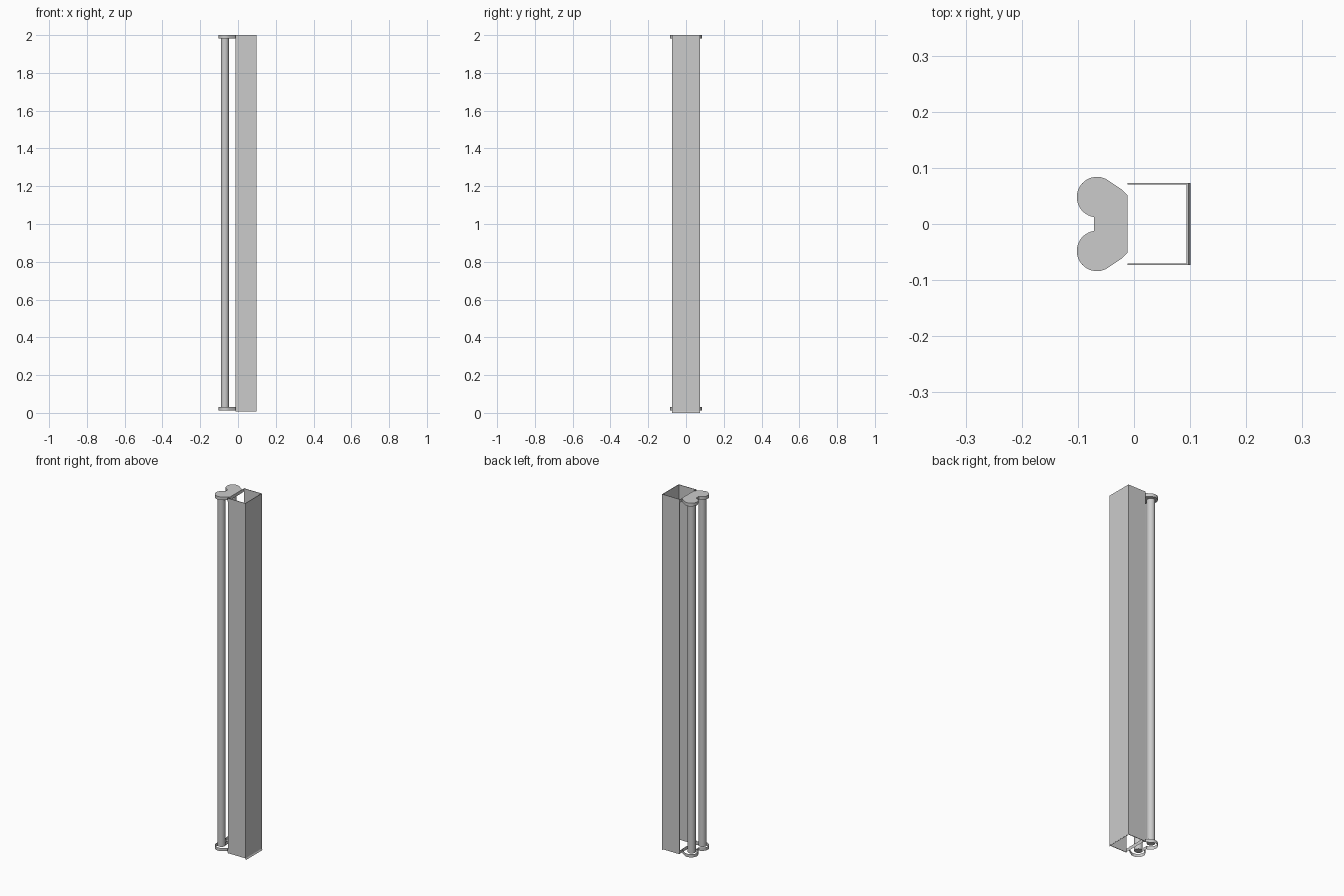
import bpy, bmesh, math

cube = bpy.data.objects.get("Cube")
if cube:
    bpy.data.objects.remove(cube, do_unlink=True)

mat = bpy.data.materials.new("light_grey_metal")
mat.use_nodes = True
mat.diffuse_color = (0.6, 0.6, 0.6, 1)
mat.node_tree.nodes["Principled BSDF"].inputs["Base Color"].default_value = (0.6, 0.6, 0.6, 1)


def finish(name, bm):
    mesh = bpy.data.meshes.new(name)
    bmesh.ops.recalc_face_normals(bm, faces=bm.faces[:])
    bm.to_mesh(mesh)
    bm.free()
    mesh.materials.append(mat)
    obj = bpy.data.objects.new(name, mesh)
    bpy.context.collection.objects.link(obj)
    return obj


def extrude_outline(name, points, z0, z1, closed=True, plate=False):
    """Raise an outline into upright walls, optionally with end plates."""
    bm = bmesh.new()
    low = [bm.verts.new((x, y, z0)) for x, y in points]
    high = [bm.verts.new((x, y, z1)) for x, y in points]
    n = len(points)
    for i in range(n if closed else n - 1):
        j = (i + 1) % n
        bm.faces.new((low[i], low[j], high[j], high[i]))
    if plate:
        bm.faces.new(low)
        bm.faces.new(high)
    return finish(name, bm)


def smooth(obj):
    bpy.ops.object.select_all(action="DESELECT")
    obj.select_set(True)
    bpy.context.view_layer.objects.active = obj
    bpy.ops.object.shade_smooth_by_angle(angle=math.radians(35))


# Three-sided channel, open towards the rods
BACK, FRONT, HALF, WALL = -0.012, 0.097, 0.073, 0.003
outer = [(BACK, -HALF), (FRONT, -HALF), (FRONT, HALF), (BACK, HALF)]
inner = [(BACK, HALF - WALL), (FRONT - WALL, HALF - WALL),
         (FRONT - WALL, WALL - HALF), (BACK, WALL - HALF)]
extrude_outline("channel", outer + inner, 0.008, 2.0, plate=True)

# Flared lip under the broad wall
bm = bmesh.new()
lip = [bm.verts.new((x, y, z)) for x, z, s in
       ((FRONT - WALL, 0.012, 1), (0.101, 0, 1)) for y in (-HALF, HALF)]
bm.faces.new((lip[0], lip[1], lip[3], lip[2]))
finish("bottom_lip", bm)

# Two-lobed outline of the end caps
CX, CY, R = -0.066, 0.048, 0.036
half = [(-0.012, 0.052), (-0.021, 0.061)]
for i in range(25):
    a = math.radians(62 + 200 * i / 24)
    half.append((CX + R * math.cos(a), CY + R * math.sin(a)))
half.append((-0.071, 0.009))
outline = half + [(x, -y) for x, y in reversed(half)]

smooth(extrude_outline("top_cap", outline, 1.982, 2.0, plate=True))
smooth(extrude_outline("bottom_cap_rim", outline, 0.012, 0.03))

# Clips joining each cap to the channel
for name, z in (("bottom_clip", 0.012), ("top_clip", 1.982)):
    y = HALF + 0.001
    clip = [(0.008, -y), (BACK - 0.001, -y), (BACK - 0.001, y), (0.008, y)]
    extrude_outline(name, clip, z, z + 0.018, closed=False)

# Paired round rods
for name, side in (("left_rod", 1), ("right_rod", -1)):
    bm = bmesh.new()
    bmesh.ops.create_cone(bm, cap_ends=True, segments=32, radius1=0.021,
                          radius2=0.021, depth=1.955)
    bmesh.ops.translate(bm, verts=bm.verts[:], vec=(-0.069, side * CY, 1.0055))
    smooth(finish(name, bm))
